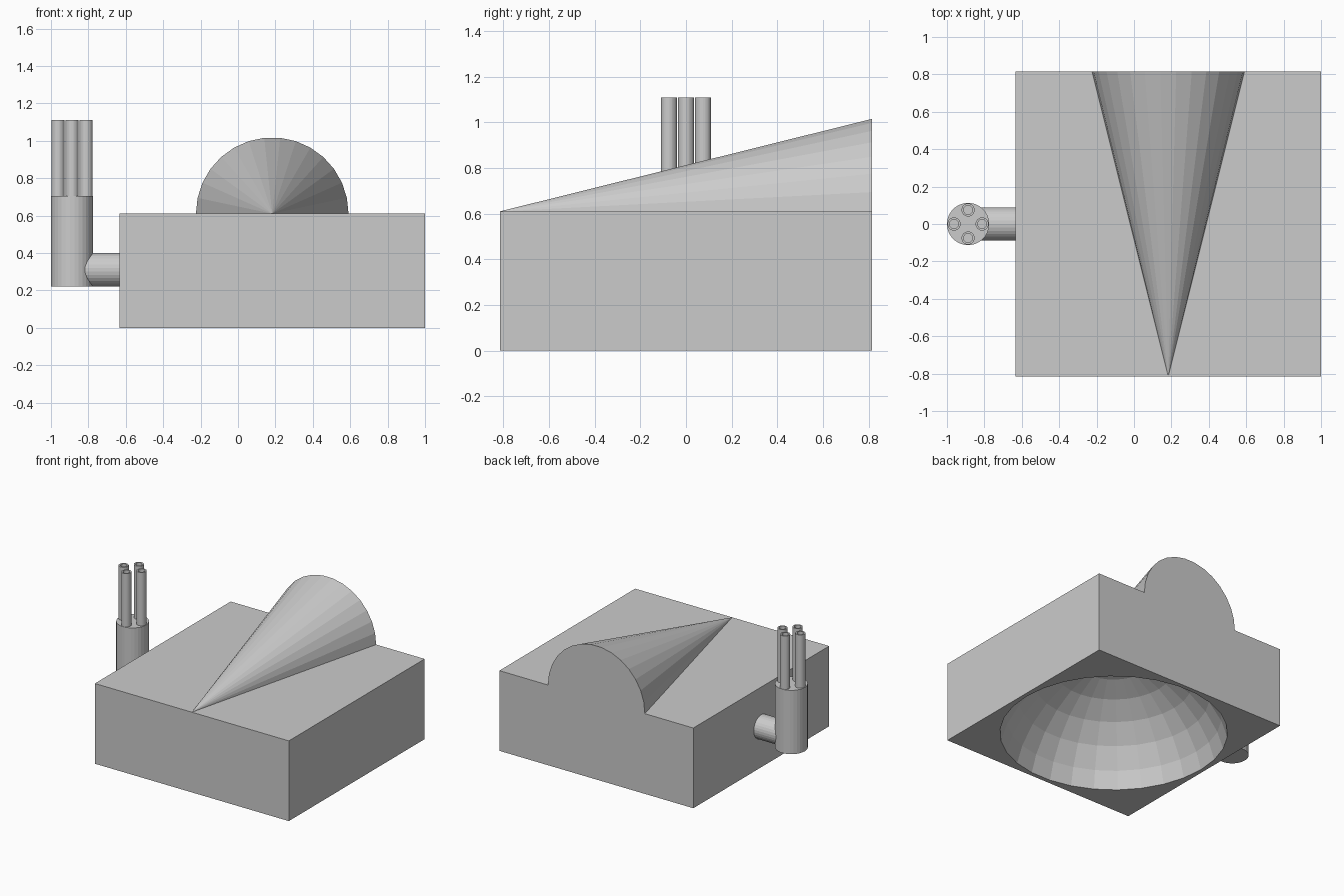
import bpy, bmesh
from math import sin, cos, pi, radians
from mathutils import Matrix, Vector

if "Cube" in bpy.data.objects:
    bpy.data.objects.remove(bpy.data.objects["Cube"])

SIDES = 30


def make_object(name, bm):
    bmesh.ops.recalc_face_normals(bm, faces=bm.faces)
    mesh = bpy.data.meshes.new(name)
    bm.to_mesh(mesh)
    bm.free()
    obj = bpy.data.objects.new(name, mesh)
    bpy.context.collection.objects.link(obj)
    return obj


def lathe(name, profile, matrix):
    """Turn (radius, height) points round the z axis and cap both ends."""
    bm = bmesh.new()
    rings = []
    for r, z in profile:
        rings.append([bm.verts.new(matrix @ Vector((r * cos(a), r * sin(a), z)))
                      for a in (2 * pi * i / SIDES for i in range(SIDES))])
    for low, high in zip(rings, rings[1:]):
        for i in range(SIDES):
            j = (i + 1) % SIDES
            bm.faces.new((low[i], low[j], high[j], high[i]))
    bm.faces.new(rings[0])
    bm.faces.new(rings[-1])
    return make_object(name, bm)


# Body block
CX, HALF, TOP = 0.183, 0.816, 0.61
bm = bmesh.new()
bmesh.ops.create_cube(bm, size=1, matrix=Matrix.Translation((CX, 0, TOP / 2))
                      @ Matrix.Diagonal((2 * HALF, 2 * HALF, TOP, 1)))
body = make_object("body_block", bm)

# Domed hollow in the underside
R = HALF
dome = [(R * cos(radians(lat)), R * sin(radians(lat))) for lat in range(-84, 85, 12)]
cutter = lathe("dome_cutter", dome, Matrix.Translation((CX, 0, -0.204)))
cutter.hide_render = True
cut = body.modifiers.new("dome_hollow", 'BOOLEAN')
cut.operation = 'DIFFERENCE'
cut.solver = 'EXACT'
cut.object = cutter
hollowed = bpy.data.meshes.new_from_object(
    body.evaluated_get(bpy.context.evaluated_depsgraph_get()))
body.modifiers.clear()
body.data = hollowed
bpy.data.objects.remove(cutter)

# Half cone lying on top of the block, open where it meets the block
bm = bmesh.new()
apex = bm.verts.new((CX, -HALF, TOP))
arc = [bm.verts.new((CX + 0.408 * cos(a), HALF, TOP + 0.408 * sin(a)))
       for a in (2 * pi * i / SIDES for i in range(SIDES // 2 + 1))]
for a, b in zip(arc, arc[1:]):
    bm.faces.new((apex, a, b))
bm.faces.new(arc)
make_object("half_cone", bm)

# Upright cylinder at the side
PX, NECK = -0.887, 0.705
lathe("side_cylinder", [(0.113, 0.22), (0.113, NECK)], Matrix.Translation((PX, 0, 0)))

# Horizontal connector from cylinder to block
lathe("connector", [(0.09, -0.85), (0.09, CX - HALF)],
      Matrix.Translation((0, 0, 0.31)) @ Matrix.Rotation(pi / 2, 4, 'Y'))

# Four thin tubes on the cylinder
tube = [(0.035, NECK), (0.035, 1.11), (0.024, 1.11), (0.024, NECK + 0.002)]
for k in range(4):
    a = k * pi / 2
    lathe(f"tube_{k + 1}", tube,
          Matrix.Translation((PX + 0.075 * cos(a), 0.075 * sin(a), 0)))
